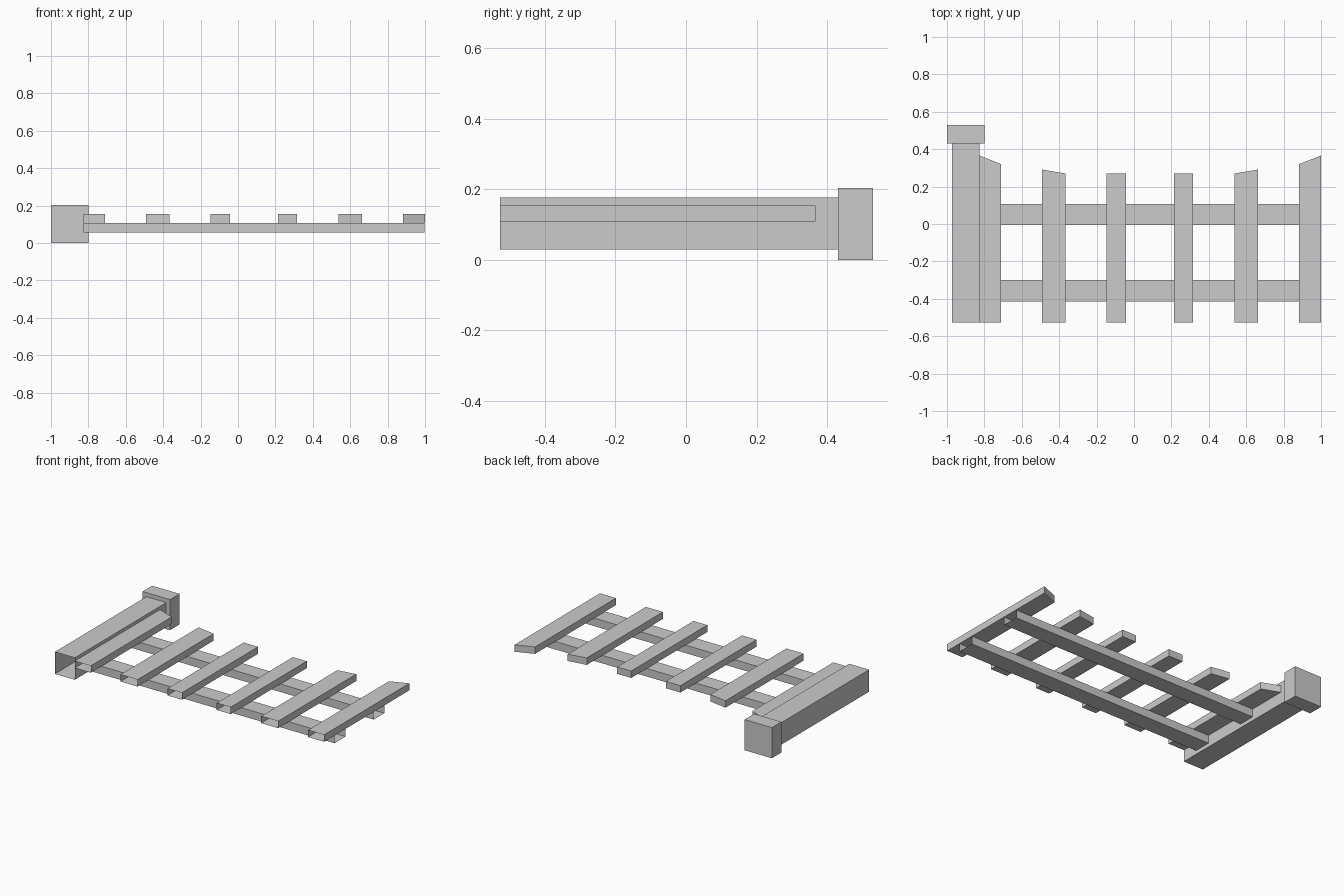
import bpy, bmesh

if "Cube" in bpy.data.objects:
    bpy.data.objects.remove(bpy.data.objects["Cube"])

grey = bpy.data.materials.new("plain_grey")
grey.diffuse_color = (0.6, 0.6, 0.6, 1)
grey.use_nodes = True
grey.node_tree.nodes["Principled BSDF"].inputs["Base Color"].default_value = grey.diffuse_color


def prism(name, outline, z0, z1, open_edges=()):
    """Extrude a counter-clockwise xy outline; sides listed in open_edges stay open."""
    bm = bmesh.new()
    low = [bm.verts.new((x, y, z0)) for x, y in outline]
    high = [bm.verts.new((x, y, z1)) for x, y in outline]
    n = len(outline)
    bm.faces.new(low[::-1])
    bm.faces.new(high)
    for i in range(n):
        if i not in open_edges:
            j = (i + 1) % n
            bm.faces.new((low[i], low[j], high[j], high[i]))
    mesh = bpy.data.meshes.new(name)
    bm.to_mesh(mesh)
    bm.free()
    mesh.materials.append(grey)
    obj = bpy.data.objects.new(name, mesh)
    bpy.context.collection.objects.link(obj)
    return obj


def rect(x0, x1, y0, y1):
    return [(x0, y0), (x1, y0), (x1, y1), (x0, y1)]


FRONT, RIGHT, LEFT = 0, 1, 3
BASE = -0.527

# Square post, hollow at its foot, with a block cap
prism("post", rect(-0.973, -0.827, BASE, 0.432), 0.03, 0.176, (FRONT,))
prism("post_cap", rect(-1.0, -0.8, 0.43, 0.53), 0.0, 0.203)

# Two long rails, open at the ends
for name, y0, y1 in (("lower_rail", -0.415, -0.3), ("upper_rail", -0.005, 0.106)):
    prism(name, rect(-0.827, 0.998, y0, y1), 0.055, 0.108, (RIGHT, LEFT))

# Pickets: left x, right x, tip y at left, tip y at right
pickets = [
    (-0.827, -0.71, 0.366, 0.32),
    (-0.493, -0.367, 0.291, 0.27),
    (-0.148, -0.042, 0.27, 0.27),
    (0.213, 0.315, 0.27, 0.27),
    (0.538, 0.663, 0.27, 0.291),
    (0.882, 1.0, 0.32, 0.366),
]
for i, (x0, x1, tip0, tip1) in enumerate(pickets, 1):
    prism(f"picket_{i}", [(x0, BASE), (x1, BASE), (x1, tip1), (x0, tip0)],
          0.108, 0.154, (FRONT,))
